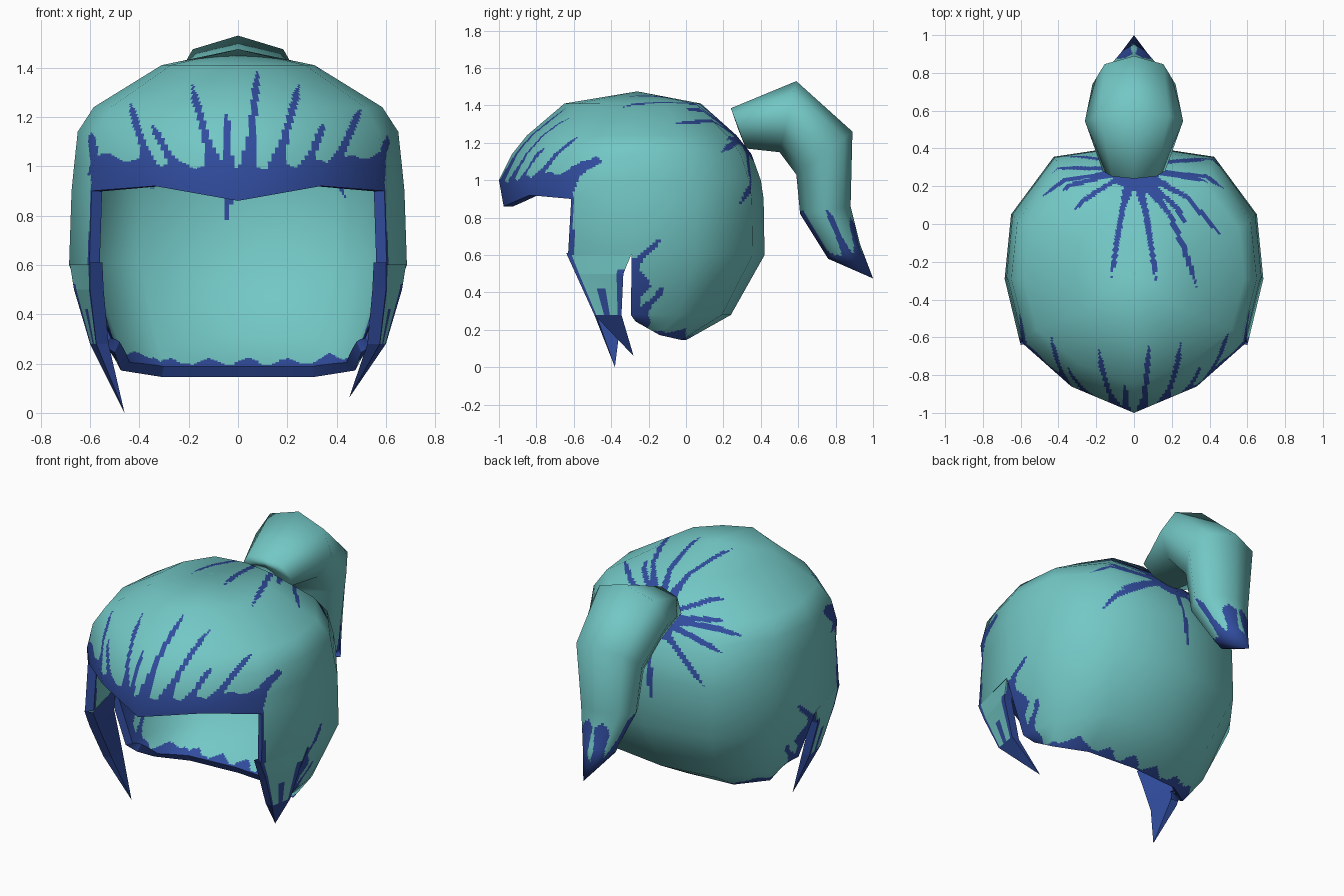
import bpy, math
from mathutils import Vector as V

if "Cube" in bpy.data.objects:
    bpy.data.objects.remove(bpy.data.objects["Cube"])


def material(name, rgb):
    m = bpy.data.materials.new(name)
    m.diffuse_color = (*rgb, 1)
    m.use_nodes = True
    m.node_tree.nodes["Principled BSDF"].inputs["Base Color"].default_value = m.diffuse_color
    return m


TEAL = material("teal", (0.17, 0.575, 0.56))
BLUE = material("deep blue", (0.03, 0.072, 0.34))


def make(name, verts, faces, mats, normals=None):
    me = bpy.data.meshes.new(name)
    me.from_pydata(verts, [], faces)
    me.materials.append(TEAL)
    me.materials.append(BLUE)
    me.polygons.foreach_set("material_index", mats)
    me.polygons.foreach_set("use_smooth", [normals is not None] * len(faces))
    if normals:
        me.normals_split_custom_set_from_vertices(normals)
    ob = bpy.data.objects.new(name, me)
    bpy.context.collection.objects.link(ob)
    return ob


def skin(name, P, paint, n, keep=lambda i, j: True, thick=0, smooth=True):
    """Fine skin over a coarse grid of rings, softly shaded, coloured face by face."""
    R, C = len(P), len(P[0])
    N = []
    for i in range(R):
        row = []
        for j in range(C):
            a, b = max(i - 1, 0), min(i + 1, R - 1)
            v = (P[b][j] - P[a][j]).cross(P[i][(j + 1) % C] - P[i][j - 1])
            if v.length < 1e-6:
                k = 1 if i == 0 else R - 2
                v = P[i][j] - sum(P[k], V()) / C
            row.append(v.normalized())
        N.append(row)

    def mix(G, i, j, s, t):
        k = (j + 1) % C
        return (G[i][j].lerp(G[i][k], t)).lerp(G[i + 1][j].lerp(G[i + 1][k], t), s)

    index, verts, norms, faces, mats = {}, [], [], [], []
    for i in range(R - 1):
        for j in range(C):
            if not keep(i, j):
                continue

            def vert(a, b):
                key = (i * n + a, (j * n + b) % (C * n))
                if key not in index:
                    index[key] = len(verts)
                    verts.append(mix(P, i, j, a / n, b / n))
                    norms.append(mix(N, i, j, a / n, b / n).normalized())
                return index[key]
            for a in range(n):
                for b in range(n):
                    faces.append((vert(a, b), vert(a + 1, b), vert(a + 1, b + 1), vert(a, b + 1)))
                    mats.append(int(paint(mix(P, i, j, (a + .5) / n, (b + .5) / n))))
    if thick:
        # inner wall and the blue trim closing the open border
        m = len(verts)
        edges = {(f[k], f[(k + 1) % 4]) for f in faces for k in range(4)}
        border = [e for e in edges if (e[1], e[0]) not in edges
                  and (verts[e[0]] - verts[e[1]]).length > 1e-6]
        verts += [p - q * thick for p, q in zip(verts, norms)]
        norms += [-q for q in norms]
        faces += [tuple(k + m for k in reversed(f)) for f in faces]
        mats += mats
        tv, tf = [], []
        for a, b in border:
            s = len(tv)
            tv += [verts[b], verts[a], verts[a + m], verts[b + m]]
            tf.append((s, s + 1, s + 2, s + 3))
        make(name + "_trim", tv, tf, [1] * len(tf))
    return make(name, verts, faces, mats, norms if smooth else None)


def streak(x, y, a, b, w0, w1):
    """True inside a tapered stroke from a to b."""
    dx, dy = b[0] - a[0], b[1] - a[1]
    t = ((x - a[0]) * dx + (y - a[1]) * dy) / (dx * dx + dy * dy)
    if t < 0 or t > 1:
        return False
    w = w0 + (w1 - w0) * min(1, t * 2.5)
    if t > .85:
        w *= (1 - t) / .15
    return math.hypot(x - a[0] - t * dx, y - a[1] - t * dy) < w


# ---- hair cap -------------------------------------------------------------
HALF = [(0, -1), (.5, -.8), (.88, -.48), (1, 0), (.95, .48), (.62, .91), (0, 1)]
OUTLINE = HALF + [(-x, y) for x, y in HALF[5:0:-1]]
# height, half width, front y, back y
RINGS = [(1.475, 0, -.26, -.26), (1.41, .31, -.65, .08), (1.24, .585, -.85, .27),
         (1.14, .65, -.93, .35), (1.0, .665, -1.0, .40), (.90, .675, -.975, .415),
         (.60, .685, -1.0, .42), (.28, .56, -.83, .24), (.145, .50, -.54, 0)]
cap = []
for i, (z, w, yf, yb) in enumerate(RINGS):
    ring = []
    for x, y in OUTLINE:
        h = z
        if i == 5 and y < -.7:
            h = .86 if y == -1 else .92
        if i == 8:
            h += .1 * (1 - max(y, 0)) ** 2
        ring.append(V((x * w, (yf + yb) / 2 + y * (yb - yf) / 2, h)))
    cap.append(ring)


def cap_keep(i, j):
    h = min(j, 11 - j)
    return i < 5 or (i == 5 and h >= 2) or h >= 3


FRINGE = [(-.35, -.44, 1.26), (-.24, -.35, 1.17), (-.09, -.19, 1.34), (-.04, -.05, 1.22),
          (.04, .08, 1.40), (.15, .25, 1.34), (.27, .35, 1.18), (.38, .5, 1.24),
          (.56, .61, 1.12), (-.57, -.595, 1.14)]
CENTRE = V((0, -.3, .75))
AXIS = (V((0, .31, 1.23)) - CENTRE).normalized()
SIDE = AXIS.cross(V((1, 0, 0)))


def around_tie(p):
    d = (p - CENTRE).normalized()
    ang = math.acos(max(-1, min(1, d.dot(AXIS))))
    f = ang / max(1e-6, math.hypot(d.x, d.dot(SIDE)))
    return d.x * f, d.dot(SIDE) * f, ang


TIPS = [around_tie(V(t)) for t in [
    (-.12, -.29, 1.46), (.12, -.32, 1.46), (.34, -.36, 1.39), (.45, -.08, 1.28),
    (.28, -.03, 1.36), (-.32, .06, 1.33), (-.4, .17, 1.25), (.38, .2, 1.2),
    (.42, .13, 1.1), (.47, .27, .86), (-.38, .2, 1.06), (-.34, .3, .9),
    (-.05, .4, .77), (-.47, .12, 1.15), (.36, .3, 1.0)]]


def cap_paint(p):
    x, y, z = p
    # fringe band, front edges and upward streaks
    if y < -.6 and z < 1.0 + .15 * x * x + .012 * math.sin(45 * x):
        return True
    if y < -.3 and z > .95 and any(streak(x, z, (a, .97), (b, c), .04, .014) for a, b, c in FRINGE):
        return True
    # side strokes and lower hem
    if abs(x) > .4 and (streak(y, z, (-.64, .97), (-.47, 1.13), .04, .015)
                        or streak(y, z, (-.31, .52), (-.13, .69), .05, .015)
                        or streak(y, z, (-.25, .28), (-.11, .43), .04, .015)):
        return True
    if z < .56 and -.33 < y < -.22 + .03 * math.sin(32 * z):
        return True
    if z < (.165 if y > 0 else .2) + .015 * math.sin(38 * x):
        return True
    # strokes radiating from the tie
    if y > -.45 and z > .7:
        u, v, ang = around_tie(p)
        return ang < .18 or any(streak(u, v, (0, 0), t, .06, .021) for t in TIPS)
    return False


skin("hair_cap", cap, cap_paint, 22, cap_keep, thick=.05)

# ---- ponytail -------------------------------------------------------------
# top y, top z, bottom y, bottom z, half width
TAIL = [(.28, 1.27, .28, 1.27, 0), (.24, 1.385, .32, 1.17, .165), (.59, 1.53, .50, 1.15, .26),
        (.89, 1.26, .59, 1.03, .22), (.88, .86, .61, .82, .18), (.93, .66, .76, .58, .10),
        (1.0, .475, 1.0, .475, 0)]
tail = []
for ty, tz, by, bz, w in TAIL:
    top, bot = V((0, ty, tz)), V((0, by, bz))
    mid, up = (top + bot) / 2, (top - bot) / 2
    tail.append([mid + up * math.cos(k * math.pi / 4) - V((w * math.sin(k * math.pi / 4), 0, 0))
                 for k in range(8)])


def tail_paint(p):
    x, y, z = p
    return (z < .6 + .03 * math.sin(40 * x) or (z < .84 and z < .87 - 1.72 * (y - .61))
            or streak(y, z, (.88, .56), (.75, .85), .035, .016)
            or streak(y, z, (.93, .56), (.88, .80), .03, .014))


skin("ponytail", tail, tail_paint, 14)

# ---- side locks -----------------------------------------------------------
# height, outer front x y, outer back x y, thickness
LOCK = [(.61, .60, -.64, .683, -.29, .05), (.50, .60, -.59, .665, -.335, .055),
        (.28, .575, -.49, .60, -.345, .05)]


def lock_paint(p):
    x, y, z = abs(p.x), p.y, p.z
    for (z1, a, f1, b, r1, _), (z0, c, f0, d, r0, _) in zip(LOCK, LOCK[1:]):
        if z >= z0:
            t = (z - z0) / (z1 - z0)
            f, r = f0 + (f1 - f0) * t, r0 + (r1 - r0) * t
            s = (y - f) / (r - f)
            inner = x < (c + (a - c) * t) + s * ((d + (b - d) * t) - (c + (a - c) * t)) - .008
            return inner or s < .1 or (s > .85 and z < .52) or (z < .42 and abs(s - .45) < .12)
    return True


for side, tip in ((1, (.45, -.28, .06)), (-1, (-.46, -.38, 0))):
    rows = []
    for z, fx, fy, bx, by, t in LOCK:
        r = [V((side * fx, fy, z)), V((side * bx, by, z)),
             V((side * (bx - t), by, z)), V((side * (fx - t), fy + .01, z))]
        rows.append(r if side > 0 else r[::-1])
    rows.append([V(tip)] * 4)
    skin("side_lock_right" if side > 0 else "side_lock_left", rows, lock_paint, 14, smooth=False)
